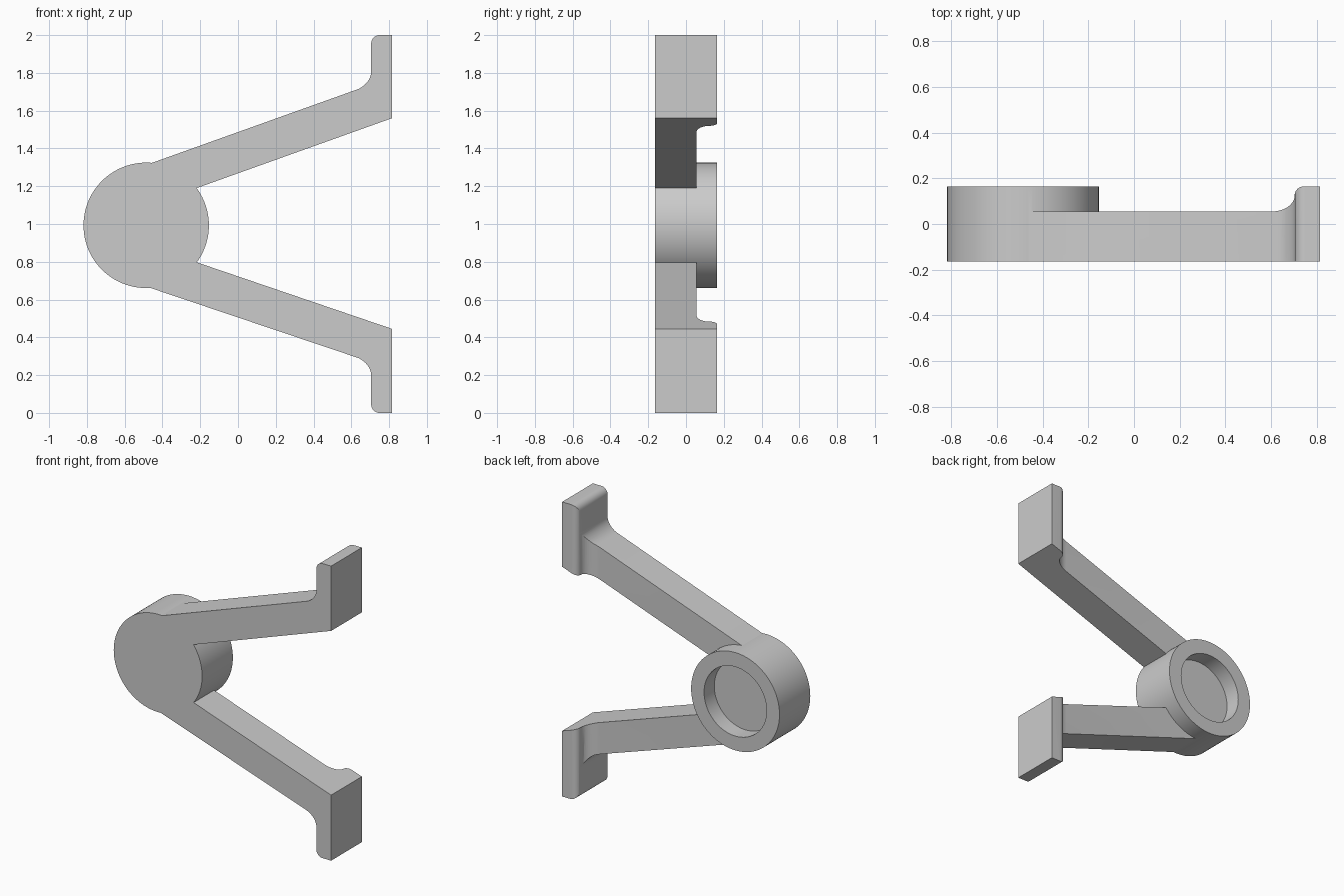
import bpy, bmesh, math
from mathutils import Vector

cube = bpy.data.objects.get("Cube")
if cube:
    bpy.data.objects.remove(cube, do_unlink=True)

mat = bpy.data.materials.new("plain grey")
mat.use_nodes = True
grey = (0.6, 0.6, 0.6, 1)
mat.diffuse_color = grey
mat.node_tree.nodes["Principled BSDF"].inputs["Base Color"].default_value = grey

HALF = 0.165    # half of the overall depth
STEP = 0.055    # back face of the arms and floor of the recess


def rounded(start, corner, end, n=10):
    """Circular-looking corner between two points."""
    a, b, c = Vector(start), Vector(corner), Vector(end)
    pts = []
    for i in range(n + 1):
        t = i / n
        w = ((1 - t) ** 2, 2 * t * (1 - t) * math.sqrt(0.5), t * t)
        pts.append((a * w[0] + b * w[1] + c * w[2]) / sum(w))
    return pts


def prism(name, outline, place, lo, hi):
    """Extrude a 2D outline from lo to hi; place maps (u, v, depth) to xyz."""
    bm = bmesh.new()
    face = bm.faces.new([bm.verts.new(place(u, v, lo)) for u, v in outline])
    top = bmesh.ops.extrude_face_region(bm, geom=[face])["geom"]
    move = Vector(place(0, 0, hi)) - Vector(place(0, 0, lo))
    bmesh.ops.translate(bm, verts=[g for g in top if isinstance(g, bmesh.types.BMVert)], vec=move)
    bmesh.ops.recalc_face_normals(bm, faces=bm.faces)
    mesh = bpy.data.meshes.new(name)
    bm.to_mesh(mesh)
    bm.free()
    mesh.materials.append(mat)
    obj = bpy.data.objects.new(name, mesh)
    bpy.context.collection.objects.link(obj)
    return obj


def combine(obj, other, operation):
    """Apply a boolean and drop the helper."""
    mod = obj.modifiers.new(operation.lower(), "BOOLEAN")
    mod.operation, mod.object, mod.solver = operation, other, "EXACT"
    bpy.ops.object.select_all(action="DESELECT")
    bpy.context.view_layer.objects.active = obj
    obj.select_set(True)
    bpy.ops.object.modifier_apply(modifier=mod.name)
    bpy.data.objects.remove(other, do_unlink=True)


def front(u, v, d):
    return (u, d, v)


def plan(u, v, d):
    return (u, v, d)


def circle(radius, n=96):
    return [(-0.486 + radius * math.cos(math.tau * i / n),
             0.993 + radius * math.sin(math.tau * i / n)) for i in range(n)]


# Hub with a round recess in its back
hub = prism("hub_with_arms", circle(0.332), front, -HALF, HALF)
combine(hub, prism("recess", circle(0.235), front, STEP, 0.3), "DIFFERENCE")


def arm(name, root, bend, corner, rise, tip, heel, inner):
    """Slanted arm ending in an upright foot, thinned behind by a plan outline."""
    away = math.copysign(0.045, rise - tip)
    outline = [(-0.48, root)]
    outline += rounded((0.63, bend), (0.705, corner), (0.705, rise))
    outline += rounded((0.705, tip + away), (0.705, tip), (0.75, tip))
    outline += [(0.815, tip), (0.815, heel), (-0.25, inner)]
    body = prism(name, outline, front, -0.3, 0.3)

    depth = [(-0.7, -HALF), (-0.7, STEP)]
    depth += rounded((0.605, STEP), (0.703, STEP), (0.703, 0.125))
    depth += rounded((0.703, 0.125), (0.703, HALF), (0.745, HALF))[1:]
    depth += [(0.9, HALF), (0.9, -HALF)]
    combine(body, prism("depth_shape", depth, plan, -0.2, 2.2), "INTERSECT")
    return body


# Upper and lower arms, merged into the hub
combine(hub, arm("upper_arm", 1.315, 1.712, 1.738, 1.805, 2.0, 1.56, 1.179), "UNION")
combine(hub, arm("lower_arm", 0.667, 0.293, 0.268, 0.2, 0.0, 0.445, 0.808), "UNION")

bpy.ops.object.shade_smooth_by_angle(angle=math.radians(30))
